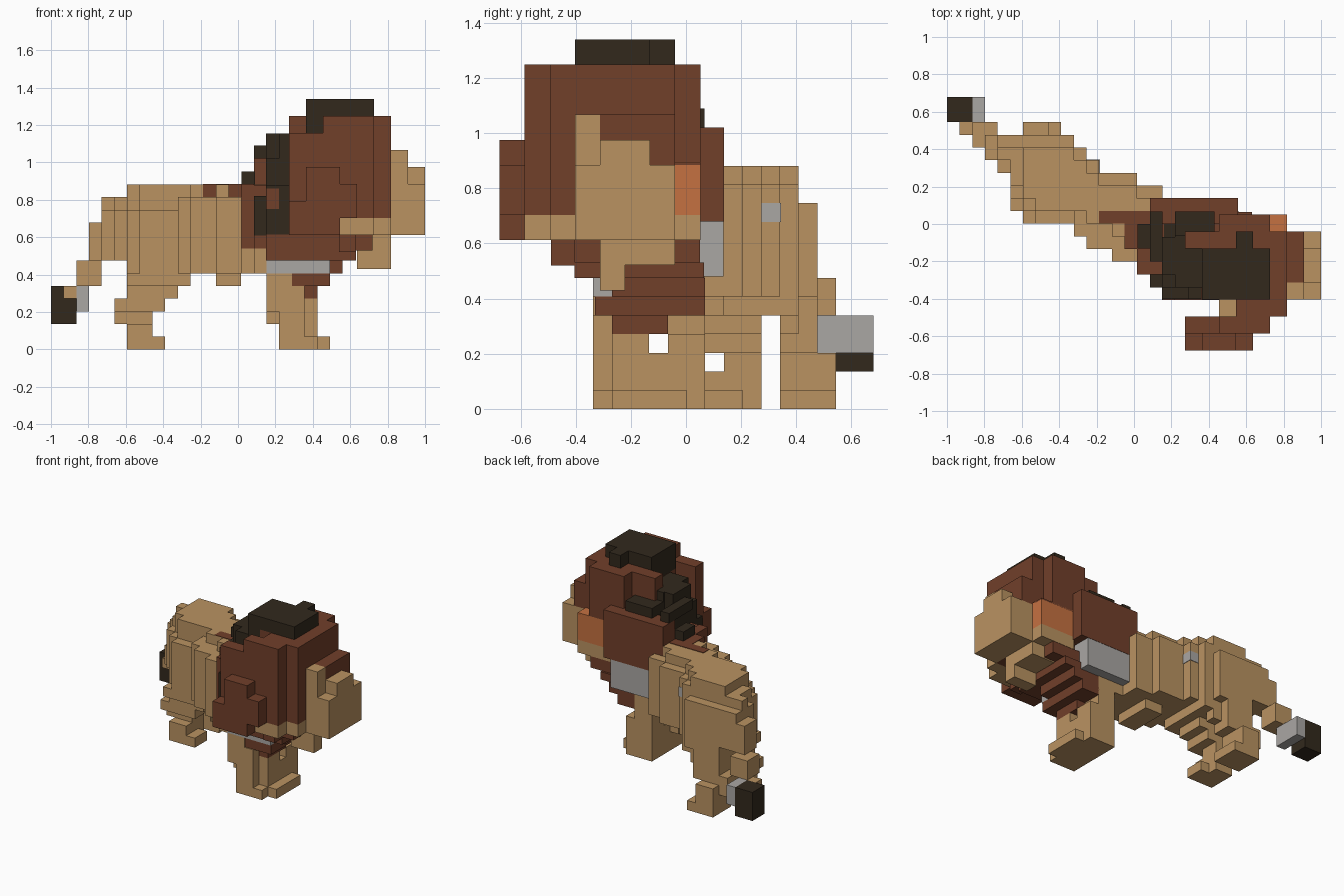
import bpy
import bmesh
from mathutils import Vector

cube = bpy.data.objects.get("Cube")
if cube:
    bpy.data.objects.remove(cube, do_unlink=True)


def material(name, colour):
    mat = bpy.data.materials.new(name)
    mat.use_nodes = True
    rgba = (*colour, 1.0)
    mat.diffuse_color = rgba
    mat.node_tree.nodes["Principled BSDF"].inputs["Base Color"].default_value = rgba
    return mat


tan = material("tan fur", (0.49, 0.29, 0.121))
brown = material("brown mane", (0.165, 0.05, 0.023))
dark = material("dark mane", (0.032, 0.022, 0.012))
orange = material("orange patch", (0.56, 0.165, 0.053))
grey = material("grey blocks", (0.4, 0.385, 0.37))

# Two block grids: small blocks for the body, larger ones for the head
BODY = (Vector((-1.0, 0.002, 0.0)), 0.0678)
HEAD = (Vector((0.09, 0.052, 0.43)), 0.091)
FREE = (Vector((0.0, 0.0, 0.0)), 1.0)


def part(name, mat, grid, *boxes):
    """Join boxes given as x, x, y, y, z, z ranges into one object."""
    origin, step = grid
    bm = bmesh.new()
    for x0, x1, y0, y1, z0, z1 in boxes:
        low = origin + step * Vector((x0, y0, z0))
        high = origin + step * Vector((x1, y1, z1))
        middle, size = (low + high) / 2, high - low
        for vert in bmesh.ops.create_cube(bm, size=1)["verts"]:
            vert.co = middle + Vector(a * b for a, b in zip(vert.co, size))
    mesh = bpy.data.meshes.new(name)
    bm.to_mesh(mesh)
    bm.free()
    mesh.materials.append(mat)
    obj = bpy.data.objects.new(name, mesh)
    bpy.context.collection.objects.link(obj)
    return obj


# Torso: a stepped diagonal, one slice per column, with a narrower back
slices = {
    4: (4, 7), 5: (2, 7), 6: (1, 7), 7: (0, 7), 8: (0, 7), 9: (0, 7),
    10: (-1, 6), 11: (-2, 5), 12: (-2, 4), 13: (-3, 4), 14: (-3, 4),
    15: (-4, 3), 16: (-5, 3), 17: (-5, 1), 18: (-5, 1), 19: (-5, 1),
}
torso = []
for column, (right, left) in slices.items():
    rump = column < 10
    hidden = column > 16
    shoulder = 9 if hidden else 11 if rump else 12
    base = 7 if hidden or column < 6 else 6
    torso.append((column, column + 1, right, left, base, shoulder))
    if not hidden:
        inset = 1 if rump else 2
        top = 12 if column < 6 else 13
        torso.append((column, column + 1, right + inset, left - 1, shoulder, top))
part("torso", tan, BODY, *torso)
part("belly", tan, BODY, (13, 15, -2, 2, 5, 6))

# Tail with a dark tuft
part("tail", tan, BODY,
     (3, 4, 5, 7, 7, 10), (2, 4, 6, 8, 5, 7), (1, 2, 7, 8, 4, 5))
part("tail_band", grey, BODY, (2, 3, 7, 10, 3, 5))
part("tail_tuft", dark, BODY, (0, 2, 8, 10, 2, 5))

# Hind legs
part("hind_leg_right", tan, BODY,
     (6, 9, 1, 3, 0, 1), (6, 8, 3, 4, 0, 1), (6, 8, 1, 4, 1, 2),
     (5, 8, 2, 4, 2, 3), (5, 8, 1, 4, 3, 4), (6, 9, 1, 4, 3, 6))
part("hind_leg_left", tan, BODY,
     (6, 9, 5, 8, 0, 1), (6, 8, 5, 8, 1, 3),
     (5, 8, 5, 7, 2, 4), (6, 9, 5, 7, 3, 6))
part("thighs", tan, BODY,
     (6, 9, 0, 7, 5, 6), (8, 10, 1, 4, 4, 6), (8, 10, 5, 6, 4, 6),
     (9, 11, 0, 6, 5, 6))

# Front legs
part("front_feet", tan, BODY,
     (18, 22, -4, 0, 0, 1), (18, 21, -5, 1, 0, 1))
part("front_leg_right", tan, BODY,
     (18, 21, -4, -2, 1, 4), (18, 20, -5, -4, 1, 4),
     (17, 18, -4, -2, 2, 4), (17, 18, -5, -4, 3, 4),
     (17, 20, -5, -2, 4, 5), (17, 19, -5, -2, 5, 6))
part("front_leg_left", tan, BODY,
     (18, 21, -2, 1, 1, 3), (18, 21, -1, 1, 3, 4), (18, 20, -2, 1, 4, 6))

# Chest and grey blocks beneath the mane
part("chest_band", grey, BODY, (17, 22, -5, 0, 6, 7))
part("inner_chest", tan, BODY, (17, 20, 0, 1, 6, 7))
part("side_block", grey, FREE, (0.13, 0.5, 0.0, 0.136, 0.48, 0.68))
part("hip_block", grey, BODY, (11, 12.05, 4, 5.05, 10, 11))
part("chest_fur", brown, BODY,
     (20, 21, -4, -1, 4, 5),
     (19, 22, -4.9, 1, 5, 6),
     (20, 23, -4, 1, 6, 7))

# Lower mane and the shoulder fur
part("lower_mane", brown, FREE,
     (0.15, 0.63, -0.405, 0.065, 0.475, 0.53),
     (0.15, 0.72, -0.405, 0.05, 0.53, 0.615),
     (0.54, 0.63, -0.49, -0.40, 0.52, 0.615),
     (0.085, 0.16, -0.34, 0.0, 0.54, 0.61),
     (0.02, 0.16, -0.27, 0.0, 0.54, 0.88))
part("back_fur", brown, BODY,
     (12, 16, 0, 1, 12, 13.05), (14, 16, -2, 0, 12, 13.05), (15, 16, -4, 0, 10, 13.05))
part("left_mane_plate", brown, FREE, (0.085, 0.555, 0.0, 0.138, 0.68, 1.02))

# Dark back of the mane, stepping up to the head
part("mane_back", dark, FREE,
     (0.22, 0.37, -0.34, -0.06, 0.61, 1.155),
     (0.15, 0.25, -0.34, -0.07, 0.88, 1.02),
     (0.15, 0.25, -0.27, -0.07, 1.02, 1.155),
     (0.15, 0.29, -0.40, 0.0, 0.61, 0.88),
     (0.29, 0.36, -0.40, -0.34, 0.61, 0.95),
     (0.085, 0.152, -0.2, 0.068, 1.02, 1.09),
     (0.085, 0.16, -0.34, -0.2, 0.61, 0.82),
     (0.02, 0.09, -0.13, 0.0, 0.88, 0.95),
     (0.22, 0.43, -0.07, 0.068, 0.7, 1.09))
part("mane_fleck", brown, FREE, (0.152, 0.22, -0.406, -0.34, 0.75, 0.86))

# Main mane around the face
part("mane", brown, HEAD,
     (3, 8, -5, -1, 2, 8),
     (4, 8, -5, -1, 8, 9),
     (5, 8, -6, -5, 3, 9),
     (5, 7, -1, 0, 5, 9),
     (2, 4, -2, -1, 3, 9),
     (4, 5, -2, 0, 3, 9),
     (7, 8, -1, 0, 5, 5.1),
     (8, 9, -4, -1, 5, 7))
part("right_mane_plate", brown, HEAD,
     (2, 4, -7, -6, 2, 8),
     (4, 5, -7, -6, 2, 9),
     (5, 7, -7, -6, 3, 9),
     (3, 5, -8, -7, 2, 6),
     (5, 6, -8, -7, 3, 5),
     (2, 3, -8, -7, 2, 4))
part("mane_crown", dark, HEAD,
     (3, 7, -5, -2, 9, 10),
     (5, 6, -2, -1, 9, 10),
     (3, 4, -5, -2, 8, 9))

# Face
part("muzzle", tan, HEAD,
     (9, 10, -4, -2, 5, 6),
     (9, 10, -5, -1, 2, 5))
part("cheeks", tan, HEAD,
     (8, 9, -5, -4, 2, 7),
     (8, 9, -4, -1, 2, 5),
     (5, 7, -7, -6, 2, 3),
     (4, 8, -6, -5, 2, 3),
     (5, 8, -1, 0, 2, 3))
part("chin", tan, HEAD,
     (6, 8, -4, -3, 0, 2),
     (6, 8, -3, -1, 1, 2))
part("left_cheek_patch", orange, HEAD, (5, 8, -1, 0, 3, 5.12))
